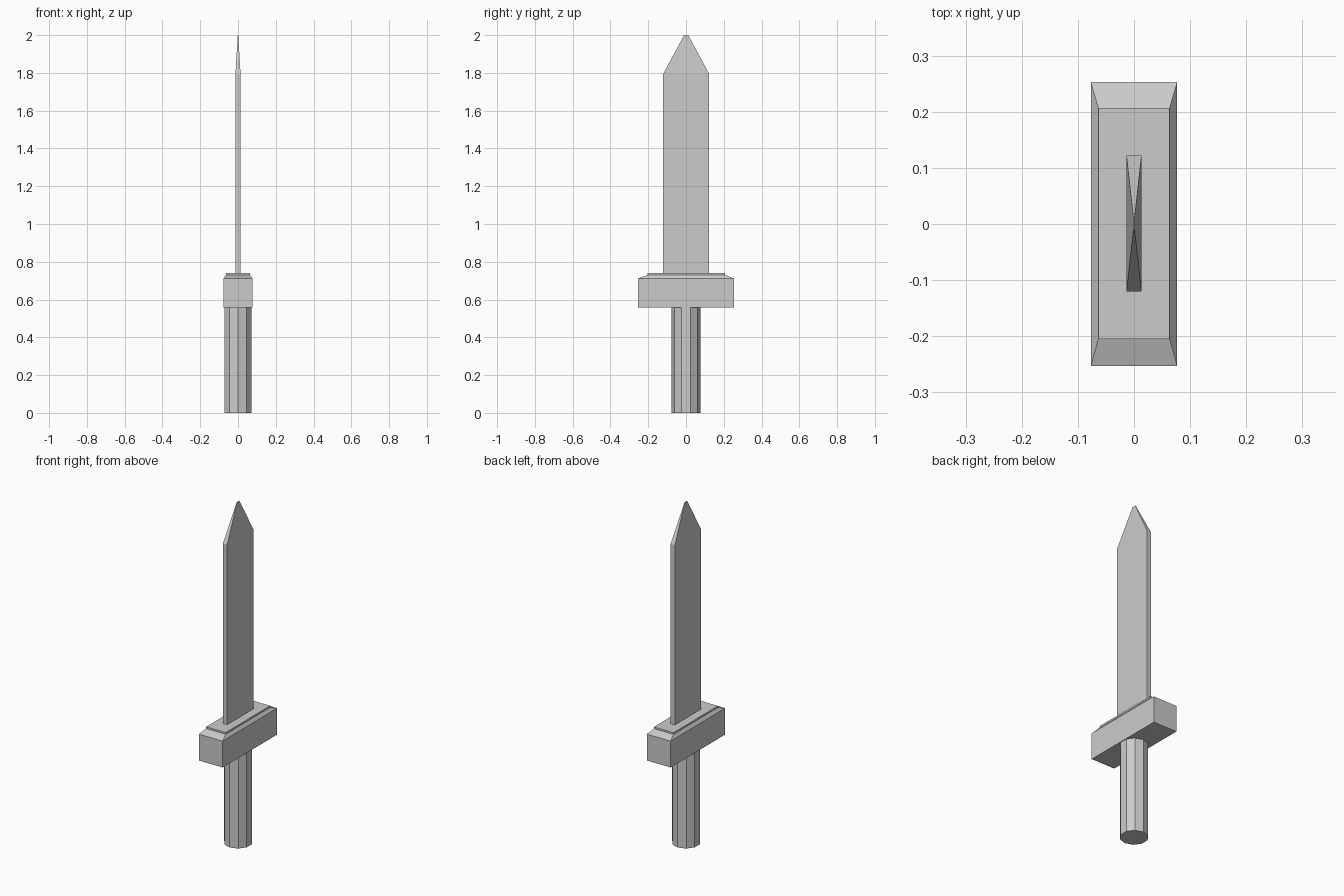
import bpy
import math

if "Cube" in bpy.data.objects:
    bpy.data.objects.remove(bpy.data.objects["Cube"])


def loft(name, rings):
    """Closed flat-faced solid from stacked rings with equal point counts."""
    n = len(rings[0])
    verts = [p for ring in rings for p in ring]
    faces = [tuple(reversed(range(n))), tuple(range(len(verts) - n, len(verts)))]
    for k in range(len(rings) - 1):
        for i in range(n):
            j = (i + 1) % n
            faces.append((k * n + i, k * n + j, (k + 1) * n + j, (k + 1) * n + i))
    mesh = bpy.data.meshes.new(name)
    mesh.from_pydata(verts, [], faces)
    obj = bpy.data.objects.new(name, mesh)
    bpy.context.collection.objects.link(obj)
    return obj


def rect(hx, hy, z, cy=0.0):
    return [(-hx, cy - hy, z), (hx, cy - hy, z), (hx, cy + hy, z), (-hx, cy + hy, z)]


def decagon(r, z):
    return [(r * math.sin(-math.tau * i / 10), r * math.cos(math.tau * i / 10), z)
            for i in range(10)]


# Ten-sided grip
loft("grip", [decagon(0.0765, 0), decagon(0.0765, 0.557)])

# Crossguard block with sloped shoulders and a thin raised lip
loft("crossguard", [
    rect(0.077, 0.253, 0.557),
    rect(0.077, 0.253, 0.712),
    rect(0.0635, 0.206, 0.73, 0.001),
    rect(0.0635, 0.206, 0.74, 0.001),
])

# Flat blade tapering to a narrow tip
loft("blade", [
    rect(0.0135, 0.1215, 0.738, 0.001),
    rect(0.0135, 0.1215, 1.795, 0.001),
    rect(0.0012, 0.011, 2.0, 0.001),
])
